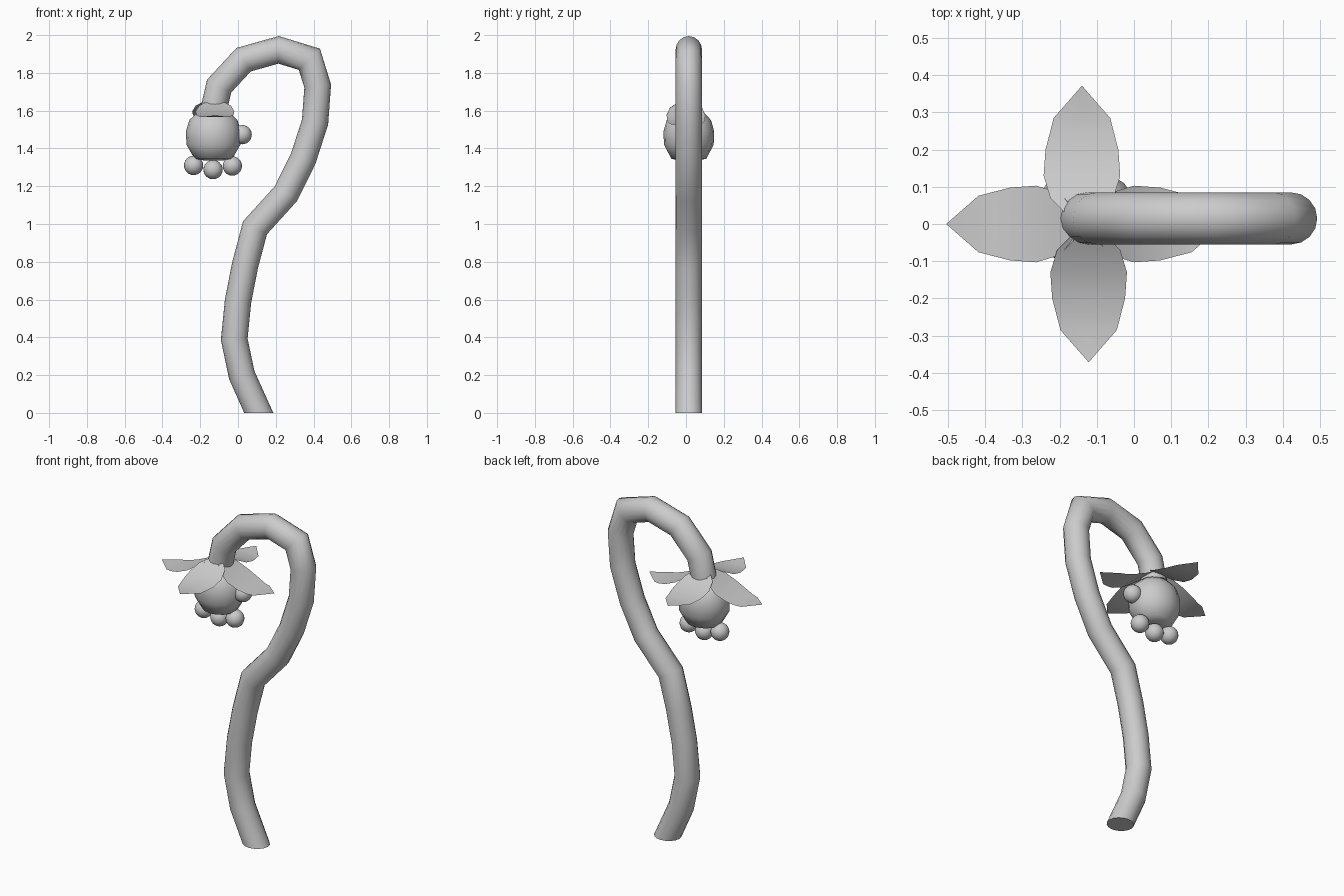
import bpy, bmesh, math
from mathutils import Vector

old = bpy.data.objects.get("Cube")
if old:
    bpy.data.objects.remove(old)

grey = bpy.data.materials.new("plain grey")
grey.use_nodes = True
grey.diffuse_color = (0.6, 0.6, 0.6, 1)
grey.node_tree.nodes["Principled BSDF"].inputs["Base Color"].default_value = (0.6, 0.6, 0.6, 1)

MID_Y = 0.015
HEAD_X = -0.13


def finish(name, bm, angle=60):
    """Turn a bmesh into a smooth shaded grey object."""
    mesh = bpy.data.meshes.new(name)
    bm.to_mesh(mesh)
    bm.free()
    mesh.materials.append(grey)
    ob = bpy.data.objects.new(name, mesh)
    bpy.context.collection.objects.link(ob)
    bpy.ops.object.select_all(action='DESELECT')
    ob.select_set(True)
    bpy.context.view_layer.objects.active = ob
    bpy.ops.object.shade_smooth_by_angle(angle=math.radians(angle))
    return ob


def skin(bm, rings):
    """Bridge rings of points and cap both ends."""
    rows = [[bm.verts.new(p) for p in ring] for ring in rings]
    n = len(rows[0])
    for a, b in zip(rows, rows[1:]):
        for i in range(n):
            j = (i + 1) % n
            bm.faces.new((a[i], a[j], b[j], b[i]))
    bm.faces.new(rows[0])
    bm.faces.new(rows[-1])
    bmesh.ops.recalc_face_normals(bm, faces=bm.faces)


# Stem: round tube with mitred bends along an (x, z) path
path = [(0.11, 0), (0.02, 0.2), (-0.02, 0.39), (0, 0.59), (0.037, 0.78),
        (0.09, 0.98), (0.253, 1.16), (0.345, 1.345), (0.408, 1.54),
        (0.422, 1.73), (0.378, 1.872), (0.215, 1.922), (0.03, 1.87),
        (-0.1, 1.73), (-0.13, 1.6)]
pts = [Vector((x, MID_Y, z)) for x, z in path]
SIDES, RADIUS = 16, 0.07
rings = []
for k, p in enumerate(pts):
    into = (p - pts[k - 1]).normalized() if k else None
    out = (pts[k + 1] - p).normalized() if k < len(pts) - 1 else into
    into = into or out
    t = (into + out).normalized()
    side = Vector((t.z, 0, -t.x)) / t.dot(into)
    if k == 0:
        side = Vector((1.1, 0, 0))      # level cut on the ground
    rings.append([p + side * RADIUS * math.cos(a) + Vector((0, RADIUS * math.sin(a), 0))
                  for a in (2 * math.pi * i / SIDES for i in range(SIDES))])
bm = bmesh.new()
skin(bm, rings)
finish("stem", bm)

# Bulb: faceted outline turned round its axis
profile = [(0.04, 1.335), (0.098, 1.345), (0.14, 1.42), (0.143, 1.49),
           (0.125, 1.55), (0.085, 1.59), (0.03, 1.6)]
bm = bmesh.new()
skin(bm, [[(HEAD_X + r * 1.02 * math.cos(a), MID_Y + r * 0.94 * math.sin(a), z)
           for a in (2 * math.pi * i / 16 for i in range(16))] for r, z in profile])
finish("bulb", bm, 80)

# Petals: thin leaves of (distance, half width, height) stations
stations = [(0.03, 0.045, 1.645), (0.07, 0.085, 1.62), (0.13, 0.103, 1.585),
            (0.2, 0.098, 1.56), (0.25, 0.085, 1.55), (0.285, 0.076, 1.547),
            (0.372, 0, 1.555)]


def petal(name, angle, lift, shift):
    bm = bmesh.new()
    c, s = math.cos(angle), math.sin(angle)
    rows = []
    for d, w, z in stations:
        offsets = (-w, 0, w) if w else (0,)
        rows.append([bm.verts.new((HEAD_X + c * d - s * v + shift, s * d + c * v,
                                   z + lift * min(1, d * 4)))
                     for v in offsets])
    for a, b in zip(rows, rows[1:]):
        for i in range(2):
            if len(b) == 3:
                bm.faces.new((a[i], b[i], b[i + 1], a[i + 1]))
            else:
                bm.faces.new((a[i], b[0], a[i + 1]))
    bmesh.ops.recalc_face_normals(bm, faces=bm.faces)
    if sum(f.normal.z for f in bm.faces) < 0:
        bmesh.ops.reverse_faces(bm, faces=bm.faces)
    finish(name, bm)


petal("left_petal", 0, -0.02, 0)
petal("back_petal", math.pi / 2, 0.02, -0.01)
petal("right_petal", math.pi, -0.017, -0.003)
petal("front_petal", -math.pi / 2, 0.02, 0.008)

# Berries: small balls at the mouth and side of the bulb
for name, x, z in (("side_berry", 0.022, 1.473), ("right_berry", -0.235, 1.31),
                   ("middle_berry", -0.132, 1.288), ("left_berry", -0.03, 1.307)):
    bm = bmesh.new()
    bmesh.ops.create_uvsphere(bm, u_segments=20, v_segments=12, radius=0.051)
    bmesh.ops.translate(bm, verts=bm.verts, vec=(x, MID_Y, z))
    finish(name, bm)
